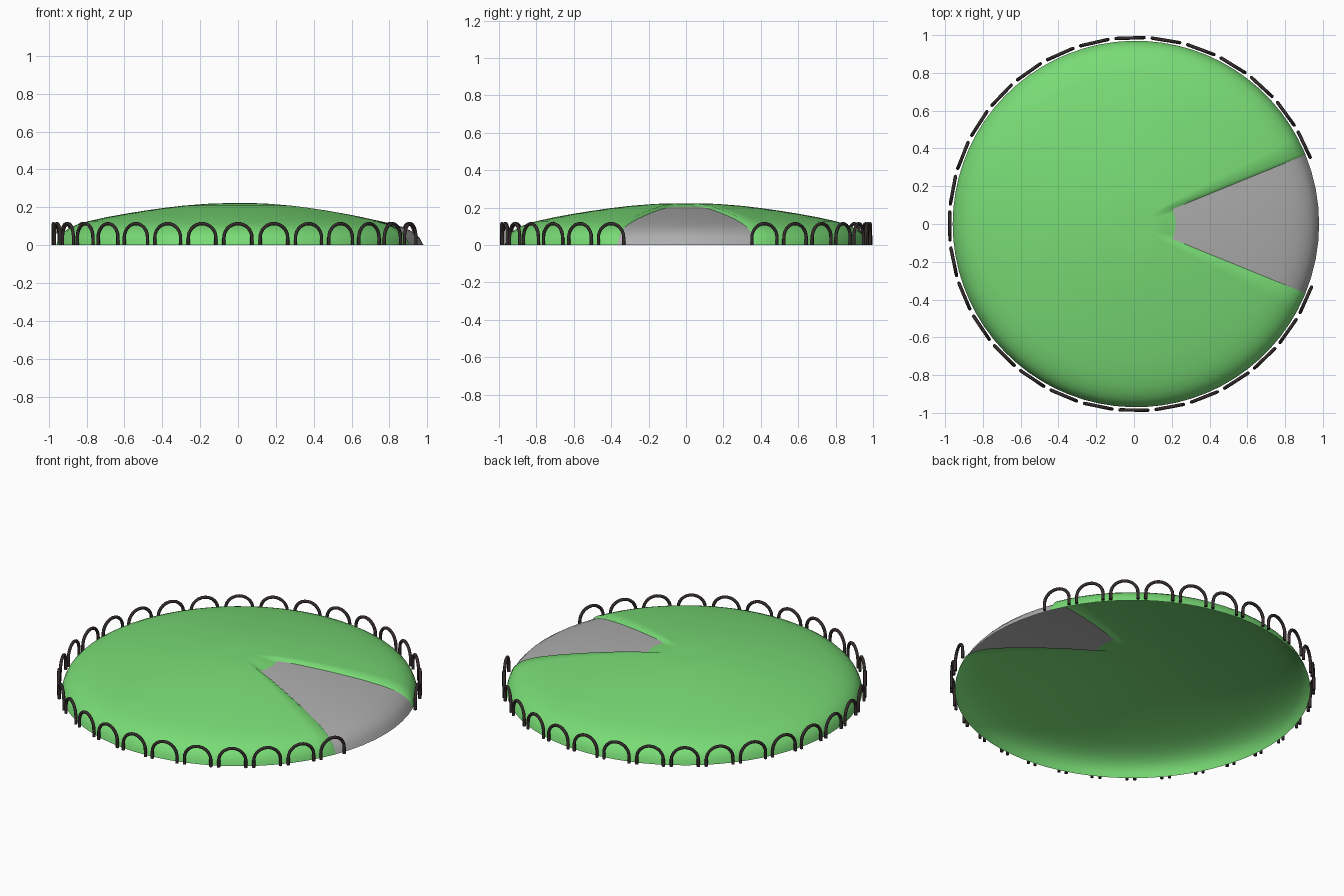
import bpy, bmesh, math
from math import radians, sin, cos, pi

if "Cube" in bpy.data.objects:
    bpy.data.objects.remove(bpy.data.objects["Cube"])

CX = 0.01            # centre of the round mound
HALF = radians(22.2) # half angle of the grey wedge
DEPTH = 0.013        # how far the path sits below the grass

def material(name, rgb):
    m = bpy.data.materials.new(name)
    m.diffuse_color = (*rgb, 1)
    m.use_nodes = True
    m.node_tree.nodes["Principled BSDF"].inputs["Base Color"].default_value = m.diffuse_color
    return m

green = material("grass green", (0.19, 0.71, 0.18))
grey = material("path grey", (0.42, 0.42, 0.42))
brown = material("dark brown", (0.035, 0.025, 0.025))

# dome profile (radius, height), centre to rim
DOME = [(0.02, .222), (.06, .222), (.10, .2215), (.13, .221), (.16, .2195), (.185, .218),
        (.21, .216), (.3, .209), (.4, .197), (.5, .183), (.6, .167), (.7, .149), (.8, .127),
        (.86, .109), (.90, .091), (.93, .071), (.95, .05), (.963, .025), (.97, 0)]
INNER = 6            # ring where the grey path starts
N_PATH, N_GRASS = 8, 64

def ring_angles(r):
    """Path columns, then a lip, then grass columns round to the other lip."""
    lip = HALF + min(0.016 / r, 0.09)
    path = [-HALF + 2 * HALF * i / N_PATH for i in range(N_PATH + 1)]
    grass = [lip + (2 * pi - 2 * lip) * i / N_GRASS for i in range(N_GRASS + 1)]
    return path + grass

def point(ring, col):
    r, z = DOME[ring]
    a = ring_angles(r)[col]
    if col <= N_PATH:                       # sunken wedge, fading out near the apex
        t = min(max((r - 0.10) / 0.11, 0), 1)
        z = max(z - DEPTH * t * t * (3 - 2 * t), 0)
    return (CX + r * cos(a), r * sin(a), z)

def sheet(name, mat, keep, cap=False):
    bm = bmesh.new()
    cols = N_PATH + N_GRASS + 2
    grid = [[bm.verts.new(point(i, j)) for j in range(cols)] for i in range(len(DOME))]
    for i in range(len(DOME) - 1):
        for j in range(cols):
            if keep(i, j):
                k = (j + 1) % cols
                bm.faces.new((grid[i][j], grid[i + 1][j], grid[i + 1][k], grid[i][k]))
    if cap:
        bm.faces.new(grid[0])
    bmesh.ops.delete(bm, geom=[v for v in bm.verts if not v.link_faces], context='VERTS')
    me = bpy.data.meshes.new(name)
    bm.to_mesh(me)
    bm.free()
    me.materials.append(mat)
    me.shade_smooth()
    ob = bpy.data.objects.new(name, me)
    bpy.context.collection.objects.link(ob)
    return ob

# grass mound with lips along the wedge, and the sunken path
is_path = lambda i, j: i >= INNER and j < N_PATH
sheet("grass_mound", green, lambda i, j: not is_path(i, j), cap=True)
sheet("path_wedge", grey, is_path)

# one wire hoop: straight legs and a round top
cu = bpy.data.curves.new("hoop_path", 'CURVE')
cu.dimensions = '3D'
cu.bevel_depth = 0.009
cu.bevel_resolution = 2
cu.use_fill_caps = True
R, LEG = 0.074, 0.04
pts = [(R, 0)] + [(R * cos(pi * i / 14), LEG + R * sin(pi * i / 14)) for i in range(15)] + [(-R, 0)]
sp = cu.splines.new('POLY')
sp.points.add(len(pts) - 1)
for p, (y, z) in zip(sp.points, pts):
    p.co = (0, y, z, 1)
helper = bpy.data.objects.new("hoop_helper", cu)
bpy.context.collection.objects.link(helper)
bpy.context.view_layer.update()
hoop_mesh = bpy.data.meshes.new_from_object(
    helper.evaluated_get(bpy.context.evaluated_depsgraph_get()))
bpy.data.objects.remove(helper)
hoop_mesh.materials.clear()
hoop_mesh.materials.append(brown)
hoop_mesh.shade_smooth()

# border of hoops, leaving the path open
for i in range(29):
    a = radians(25.2 + 11.1 * i)
    ob = bpy.data.objects.new(f"border_hoop_{i + 1}", hoop_mesh)
    ob.location = (CX + 0.985 * cos(a), 0.985 * sin(a), 0)
    ob.rotation_euler.z = a
    bpy.context.collection.objects.link(ob)
